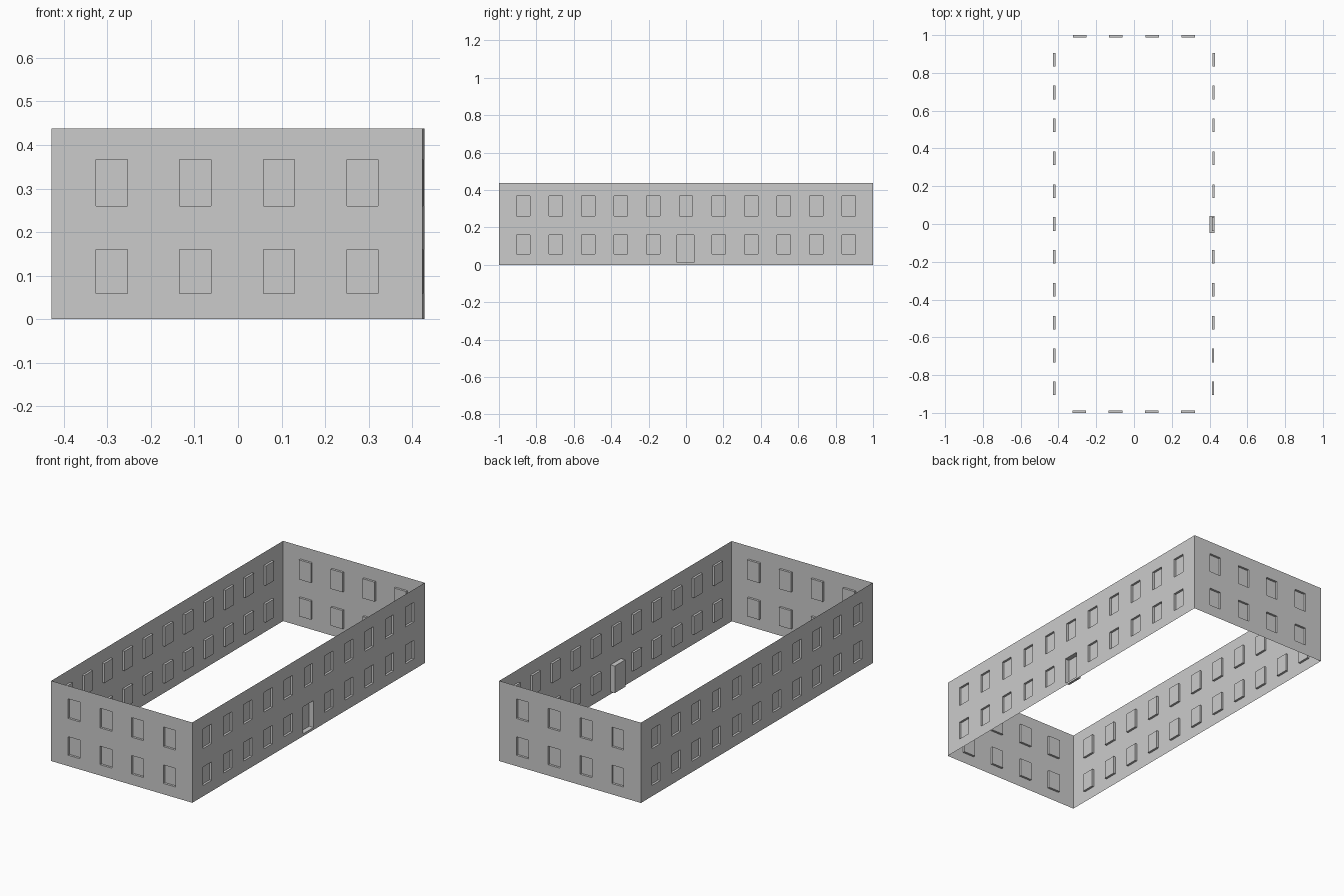
import bpy, bmesh
from mathutils import Vector

cube = bpy.data.objects.get("Cube")
if cube:
    bpy.data.objects.remove(cube, do_unlink=True)

GREY = (0.6, 0.6, 0.6, 1)
grey = bpy.data.materials.new("plain_grey")
grey.use_nodes = True
grey.diffuse_color = GREY
next(n for n in grey.node_tree.nodes if n.type == 'BSDF_PRINCIPLED').inputs["Base Color"].default_value = GREY

HEIGHT = 0.438
STOREYS = [(0.059, 0.16), (0.26, 0.367)]
WINDOW_HALF, WINDOW_DEPTH = 0.036, 0.012
DOOR = (-0.048, 0.043, 0.013, 0.16, 0.026)


def window_openings(count, spacing, door=False):
    """List openings as (left, right, bottom, top, depth) about the wall middle."""
    openings = []
    for i in range(count):
        mid = (i - (count - 1) / 2) * spacing
        for floor, (low, high) in enumerate(STOREYS):
            if door and floor == 0 and i == count // 2:
                openings.append(DOOR)
            else:
                openings.append((mid - WINDOW_HALF, mid + WINDOW_HALF, low, high, WINDOW_DEPTH))
    return openings


def build_wall(name, start, end, openings):
    """Thin wall sheet from start to end, with a recessed pocket at each opening."""
    start, end = Vector((*start, 0)), Vector((*end, 0))
    middle, along = (start + end) / 2, (end - start).normalized()
    inward = Vector((0, 0, 1)).cross(along)
    half = (end - start).length / 2
    bm = bmesh.new()

    def quad(*corners):
        bm.faces.new([bm.verts.new(middle + along * u + inward * d + Vector((0, 0, z)))
                      for u, z, d in corners])

    # Wall sheet around the openings
    us = sorted({-half, half} | {u for o in openings for u in o[:2]})
    zs = sorted({0, HEIGHT} | {z for o in openings for z in o[2:4]})
    for u0, u1 in zip(us, us[1:]):
        for z0, z1 in zip(zs, zs[1:]):
            u, z = (u0 + u1) / 2, (z0 + z1) / 2
            if not any(o[0] < u < o[1] and o[2] < z < o[3] for o in openings):
                quad((u0, z0, 0), (u1, z0, 0), (u1, z1, 0), (u0, z1, 0))

    # Pockets: back pane and four reveals
    for left, right, low, high, depth in openings:
        ring = [(left, low), (right, low), (right, high), (left, high)]
        quad(*[(u, z, depth) for u, z in ring])
        for a, b in zip(ring, ring[1:] + ring[:1]):
            quad((*a, 0), (*b, 0), (*b, depth), (*a, depth))

    bmesh.ops.remove_doubles(bm, verts=bm.verts[:], dist=0.00005)
    mesh = bpy.data.meshes.new(name)
    bm.to_mesh(mesh)
    bm.free()
    mesh.materials.append(grey)
    bpy.context.collection.objects.link(bpy.data.objects.new(name, mesh))


# Four walls, counterclockwise; the right-hand one carries the door
corners = [(-0.428, -1), (0.424, -1), (0.428, 1), (-0.428, 1)]
short_side = window_openings(4, 0.192)
long_side = window_openings(11, 0.174)
door_side = window_openings(11, 0.174, door=True)
build_wall("front_wall", corners[0], corners[1], short_side)
build_wall("door_wall", corners[1], corners[2], door_side)
build_wall("back_wall", corners[2], corners[3], short_side)
build_wall("side_wall", corners[3], corners[0], long_side)
